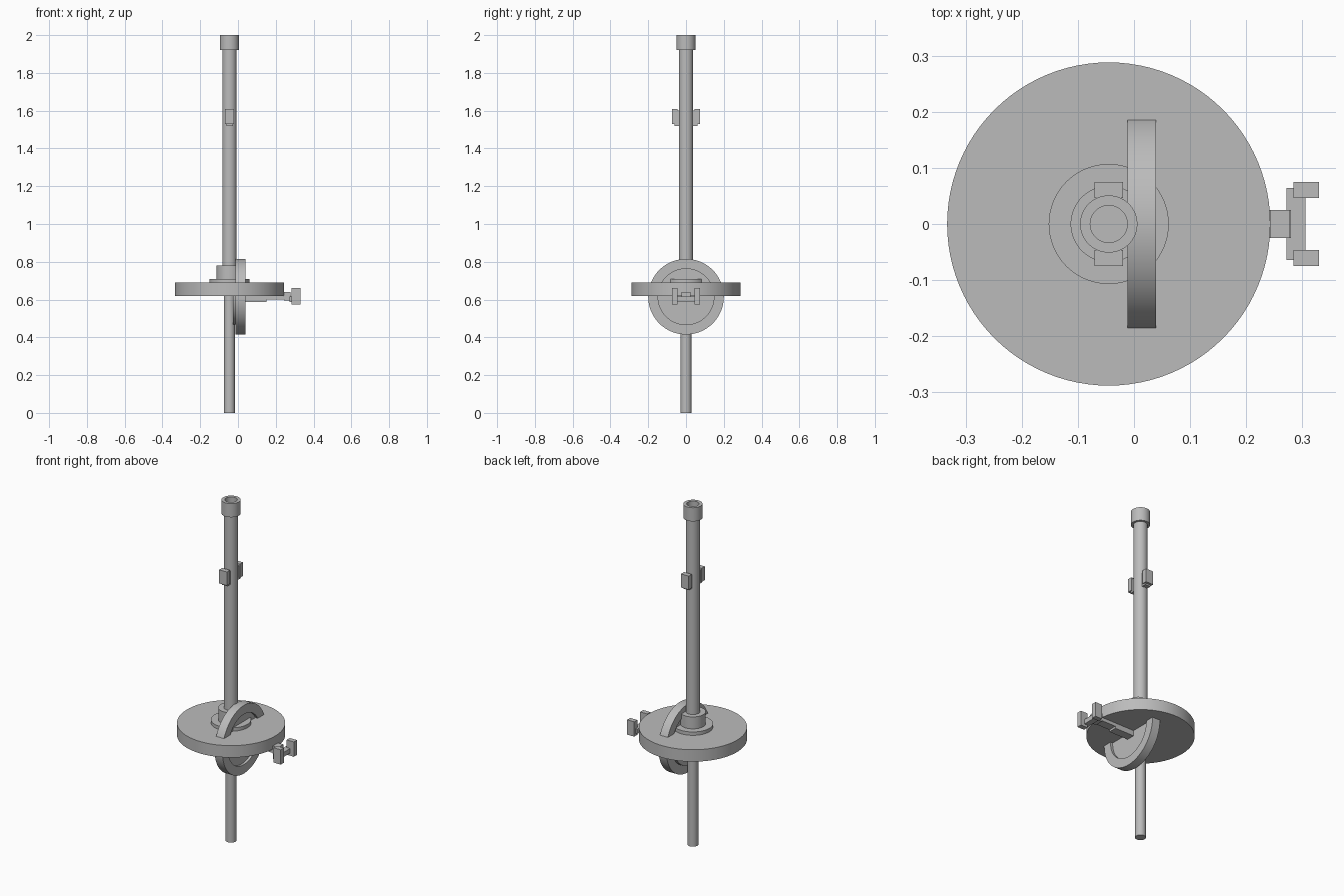
import bpy
import bmesh
import math
from mathutils import Matrix

if "Cube" in bpy.data.objects:
    bpy.data.objects.remove(bpy.data.objects["Cube"])

grey = bpy.data.materials.new("plain grey")
grey.diffuse_color = (0.5, 0.5, 0.5, 1)
grey.use_nodes = True
grey.node_tree.nodes["Principled BSDF"].inputs["Base Color"].default_value = grey.diffuse_color
AXIS = -0.045  # x of the main shaft


def finish(bm, name, smooth=False):
    bmesh.ops.recalc_face_normals(bm, faces=bm.faces)
    mesh = bpy.data.meshes.new(name)
    bm.to_mesh(mesh)
    bm.free()
    mesh.materials.append(grey)
    ob = bpy.data.objects.new(name, mesh)
    bpy.context.collection.objects.link(ob)
    if smooth:
        bpy.ops.object.select_all(action='DESELECT')
        ob.select_set(True)
        bpy.context.view_layer.objects.active = ob
        bpy.ops.object.shade_smooth_by_angle(angle=math.radians(30))
    return ob


def lathe(name, profile, matrix, closed=False, segs=64):
    """Spin (radius, height) points around local z, then place."""
    bm = bmesh.new()
    vs = [bm.verts.new((r, 0, h)) for r, h in profile]
    es = [bm.edges.new(p) for p in zip(vs, vs[1:])]
    if closed:
        es.append(bm.edges.new((vs[-1], vs[0])))
    bmesh.ops.spin(bm, geom=vs + es, cent=(0, 0, 0), axis=(0, 0, 1),
                   angle=2 * math.pi, steps=segs)
    bmesh.ops.remove_doubles(bm, verts=bm.verts, dist=1e-5)
    bmesh.ops.transform(bm, matrix=matrix, verts=bm.verts)
    return finish(bm, name, True)


def box(name, x, y, z):
    bm = bmesh.new()
    bmesh.ops.create_cube(bm, size=1)
    for v in bm.verts:
        for i, (a, b) in enumerate((x, y, z)):
            v.co[i] = a if v.co[i] < 0 else b
    return finish(bm, name)


up = Matrix.Translation((AXIS, 0, 0))

# Shaft: lower rod, upper tube and open end cap
lathe("lower_rod", [(0, 0), (0.029, 0), (0.029, 0.65), (0, 0.65)], up)
lathe("upper_tube", [(0, 0.66), (0.038, 0.66), (0.038, 1.93), (0.033, 1.93),
                     (0.033, 1.5), (0, 1.5)], up)
lathe("end_cap", [(0.033, 1.92), (0.051, 1.92), (0.051, 2), (0.033, 2)], up, True)

# Round hand guard with stepped collar
lathe("guard_disc", [(0, 0.62), (0.288, 0.62), (0.288, 0.69), (0, 0.69)], up, segs=96)
lathe("collar_flange", [(0, 0.68), (0.107, 0.68), (0.107, 0.71), (0, 0.71)], up)
lathe("collar", [(0, 0.70), (0.068, 0.70), (0.068, 0.78), (0, 0.78)], up)

# Upright wheel crossing the guard: rim and recessed web
side = Matrix.Translation((0, 0, 0.615)) @ Matrix.Rotation(math.pi / 2, 4, 'Y')
lathe("wheel_rim", [(0.148, -0.012), (0.2, -0.012), (0.2, 0.039), (0.148, 0.039)],
      side, True, 96)
lathe("wheel_web", [(0, 0.0), (0.15, 0.0), (0.15, 0.024), (0, 0.024)], side)

# Half disc backing the wheel under the guard
bm = bmesh.new()
arc = [bm.verts.new((-0.026, 0.148 * math.cos(a), 0.625 - 0.158 * math.sin(a)))
       for a in [math.pi * i / 32 for i in range(33)]]
face = bm.faces.new(arc)
ext = bmesh.ops.extrude_face_region(bm, geom=[face])
bmesh.ops.translate(bm, vec=(0.03, 0, 0),
                    verts=[g for g in ext["geom"] if isinstance(g, bmesh.types.BMVert)])
finish(bm, "wheel_backing", True)

# Side arm with forked end
box("arm_inner", (0.02, 0.15), (-0.025, 0.025), (0.588, 0.622))
box("arm_outer", (0.14, 0.28), (-0.025, 0.025), (0.60, 0.622))
box("arm_block", (0.243, 0.278), (-0.025, 0.025), (0.595, 0.64))
box("fork_bar", (0.272, 0.306), (-0.064, 0.064), (0.588, 0.615))
for s, n in ((1, "back"), (-1, "front")):
    box("fork_pad_" + n, (0.284, 0.33), sorted((s * 0.046, s * 0.075)), (0.573, 0.66))
    # Lugs on the upper tube
    box("tube_lug_" + n, (-0.07, -0.02), sorted((s * 0.046, s * 0.075)), (1.53, 1.61))
    box("tube_lug_base_" + n, (-0.062, -0.026), sorted((s * 0.034, s * 0.062)), (1.52, 1.60))
